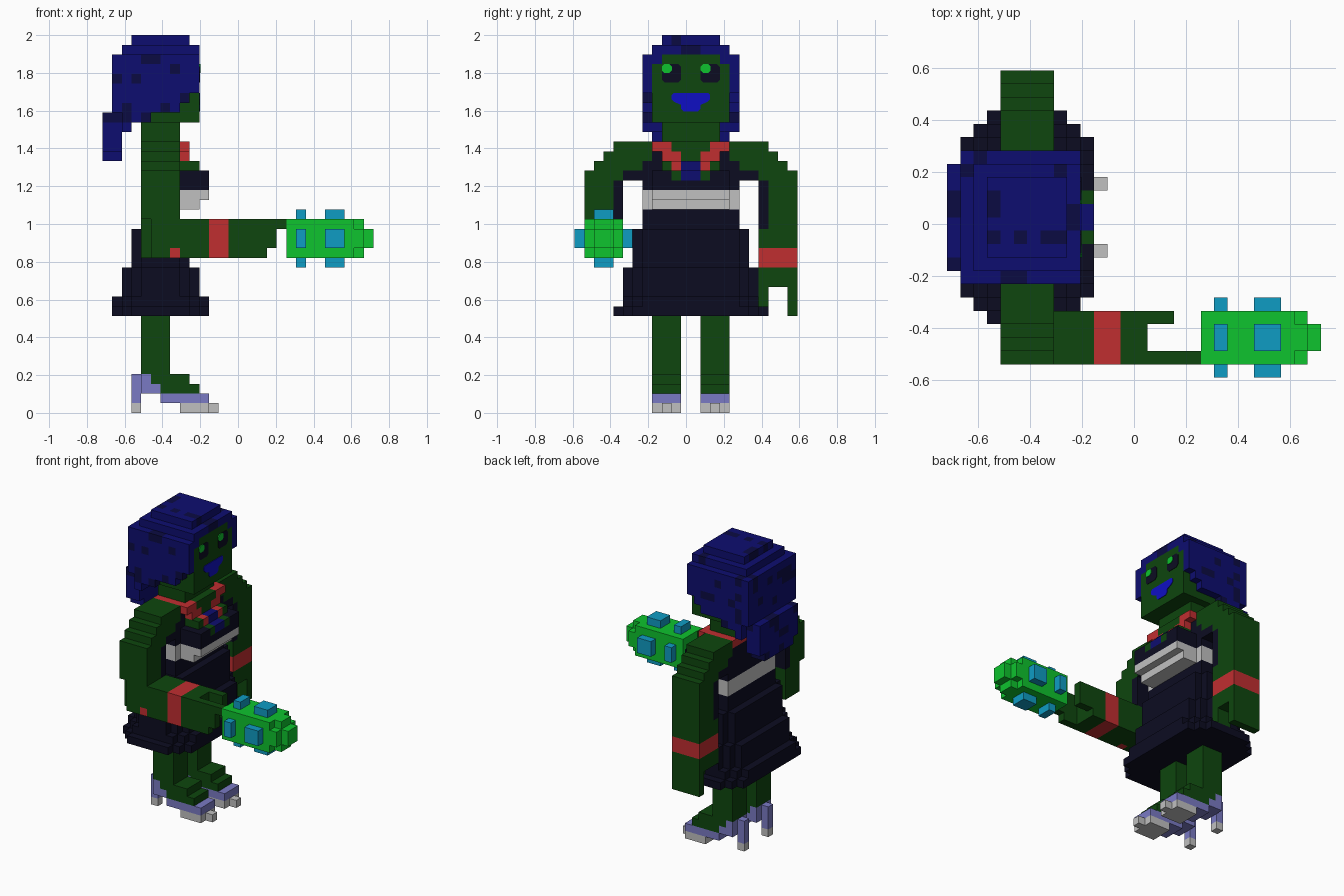
import bpy, bmesh, random

if "Cube" in bpy.data.objects:
    bpy.data.objects.remove(bpy.data.objects["Cube"], do_unlink=True)
random.seed(4)
U = 2 / 39  # block size


def linear(c):
    c /= 255
    return c / 12.92 if c <= 0.04045 else ((c + 0.055) / 1.055) ** 2.4


COLOURS = {
    "skin green": (14, 70, 14), "dress navy": (12, 12, 33), "hair blue": (13, 13, 112),
    "hair dark spot": (11, 11, 66), "bright green": (14, 195, 46), "cyan": (15, 156, 196),
    "red": (192, 46, 48), "pale grey": (192, 192, 192), "lilac": (122, 122, 196),
    "lip blue": (15, 15, 196)}
MATS = {}
for label, rgb in COLOURS.items():
    m = bpy.data.materials.new(label)
    m.use_nodes = True
    col = tuple(linear(c) for c in rgb) + (1,)
    m.diffuse_color = col
    m.node_tree.nodes["Principled BSDF"].inputs["Base Color"].default_value = col
    MATS[label] = m

SKIN, NAVY, HAIR, SPOT = "skin green", "dress navy", "hair blue", "hair dark spot"
LIME, CYAN, RED, GREY, LILAC, LIP = list(COLOURS)[4:]
parts = {}   # part name -> {cell: colour}
taken = set()


def part(name, boxes, mirror=False):
    """Fill blocks from (colour, x0, x1, y0, y1, z0, z1[, corner cut]); later boxes repaint."""
    cells = {}
    for colour, x0, x1, y0, y1, z0, z1, *cut in boxes:
        cut = cut[0] if cut else 0
        if mirror:
            y0, y1 = 24 - y1, 24 - y0
        for x in range(x0, x1):
            for y in range(y0, y1):
                if min(x - x0, x1 - 1 - x) + min(y - y0, y1 - 1 - y) < cut:
                    continue
                for z in range(z0, z1):
                    cells[x, y, z] = colour
    cells = {c: v for c, v in cells.items() if c not in taken}
    taken.update(cells)
    parts[name] = cells


# Face, neck
part("face", [(SKIN, -9, -4, 8, 16, 30, 33), (SKIN, -5, -4, 8, 16, 33, 36),
              (SKIN, -5, -4, 9, 15, 36, 37)])
part("neck", [(SKIN, -10, -6, 9, 15, 28, 30)])

# Hair: stepped dome, side locks and the bun behind
part("hair", [(HAIR, -11, -5, 9, 15, 38, 39), (HAIR, -12, -4, 8, 16, 37, 38),
              (HAIR, -13, -4, 7, 17, 33, 37), (HAIR, -13, -5, 7, 17, 32, 33),
              (HAIR, -13, -6, 7, 17, 31, 32), (HAIR, -12, -9, 7, 17, 30, 31),
              (HAIR, -12, -11, 7, 17, 29, 30)])
part("hair_bun", [(HAIR, -14, -12, 8, 16, 27, 31), (HAIR, -14, -12, 9, 15, 26, 27)])
for name in ("hair", "hair_bun"):
    for c in parts[name]:
        if random.random() < 0.16:
            parts[name][c] = SPOT

# Neckline: chest skin, collar, pendant
part("collar", [
    (RED, -10, -6, 8, 16, 27, 28), (SKIN, -9, -6, 10, 14, 27, 28),
    (SKIN, -6, -5, 10, 14, 26, 28),
    (RED, -6, -5, 8, 10, 27, 28), (RED, -6, -5, 14, 16, 27, 28),
    (RED, -6, -5, 9, 11, 26, 27), (RED, -6, -5, 13, 15, 26, 27),
    (SKIN, -6, -4, 9, 15, 25, 26),
    (RED, -5, -4, 10, 11, 25, 26), (RED, -5, -4, 13, 14, 25, 26),
    (HAIR, -5, -4, 11, 13, 25, 26), (SKIN, -4, -3, 10, 14, 24, 25),
    (HAIR, -4, -3, 11, 13, 24, 25)])

# Belt wraps the chest below the bust
part("belt", [(GREY, -10, -6, 7, 17, 21, 23), (GREY, -6, -3, 8, 16, 22, 23),
              (GREY, -6, -4, 8, 16, 21, 22)])
part("dress", [
    (NAVY, -10, -6, 8, 16, 24, 27), (NAVY, -10, -6, 7, 17, 19, 25),
    (NAVY, -6, -3, 8, 16, 23, 25),
    (NAVY, -11, -5, 6, 18, 15, 19, 1), (NAVY, -12, -4, 5, 19, 12, 15, 2),
    (NAVY, -13, -3, 5, 19, 11, 12, 2), (NAVY, -13, -3, 4, 20, 10, 11, 2)])

# Arms share one shoulder and upper arm, with a dark sleeve lining
upper = [(NAVY, -10, -6, 16, 18, 25, 26), (NAVY, -10, -6, 17, 20, 24, 25),
         (NAVY, -10, -6, 19, 20, 20, 24),
         (SKIN, -10, -6, 16, 20, 27, 28), (SKIN, -10, -6, 16, 21, 26, 27),
         (SKIN, -10, -6, 17, 22, 25, 26), (SKIN, -10, -6, 19, 23, 24, 25),
         (SKIN, -10, -6, 20, 23, 20, 24)]
part("lowered_arm", upper + [
    (NAVY, -10, -6, 19, 20, 19, 20), (SKIN, -10, -6, 20, 23, 19, 20),
    (SKIN, -10, -6, 19, 23, 17, 19), (RED, -10, -6, 19, 23, 15, 17),
    (SKIN, -10, -6, 19, 23, 13, 15),
    (SKIN, -8, -6, 19, 20, 11, 13), (SKIN, -10, -6, 22, 23, 10, 13)])
part("raised_arm", upper + [
    (SKIN, -10, -9, 19, 22, 16, 20), (SKIN, -9, 1, 19, 23, 16, 20),
    (RED, -7, -6, 22, 23, 16, 17), (RED, -3, -1, 19, 23, 16, 20),
    (SKIN, 1, 3, 19, 20, 17, 20),
    (SKIN, 1, 3, 22, 23, 16, 17), (SKIN, 1, 4, 22, 23, 17, 19),
    (SKIN, 1, 5, 22, 23, 19, 20)], mirror=True)

# Handheld gadget with studs on its four sides
part("gadget", [(LIME, 5, 12, 1, 5, 16, 20), (LIME, 12, 13, 2, 4, 16, 20),
                (LIME, 12, 13, 1, 5, 17, 19), (LIME, 13, 14, 2, 4, 17, 19)])
studs = []
for a, b in ((6, 7), (9, 11)):
    studs += [(CYAN, a, b, 2, 4, 20, 21), (CYAN, a, b, 2, 4, 15, 16),
              (CYAN, a, b, 0, 1, 17, 19), (CYAN, a, b, 5, 6, 17, 19)]
part("gadget_studs", studs)

# Legs and heeled shoes
for side, flip in (("right", False), ("left", True)):
    part(side + "_shoe", [
        (LILAC, -11, -10, 9, 10, 1, 4), (GREY, -11, -10, 9, 10, 0, 1),
        (LILAC, -10, -9, 8, 11, 2, 4), (LILAC, -9, -8, 8, 11, 2, 3),
        (LILAC, -8, -4, 8, 11, 1, 2), (LILAC, -4, -3, 8, 11, 1, 2),
        (GREY, -6, -3, 8, 11, 0, 1), (GREY, -3, -2, 9, 10, 0, 1)], flip)
    part(side + "_leg", [(SKIN, -10, -7, 8, 11, 3, 10), (SKIN, -7, -5, 8, 11, 3, 4),
                         (SKIN, -8, -4, 8, 11, 2, 3)], flip)


def finish(name, bm, labels):
    me = bpy.data.meshes.new(name)
    bm.to_mesh(me)
    bm.free()
    for label in labels:
        me.materials.append(MATS[label])
    ob = bpy.data.objects.new(name, me)
    bpy.context.collection.objects.link(ob)


def place(x, y, z):
    return (x * U, (y - 11.5) * U, z * U)


# Turn each part's blocks into a mesh of its exposed sides
for name, cells in parts.items():
    labels = sorted(set(cells.values()))
    bm, verts = bmesh.new(), {}
    for c, colour in cells.items():
        for axis in range(3):
            for step in (0, 1):
                n = list(c)
                n[axis] += 2 * step - 1
                if tuple(n) in taken:
                    continue
                ring = []
                for s, t in ((0, 0), (1, 0), (1, 1), (0, 1)):
                    p = list(c)
                    p[axis] += step
                    p[(axis + 1) % 3] += s
                    p[(axis + 2) % 3] += t
                    p = tuple(p)
                    if p not in verts:
                        verts[p] = bm.verts.new(place(*p))
                    ring.append(verts[p])
                f = bm.faces.new(ring if step else ring[::-1])
                f.material_index = labels.index(colour)
    finish(name, bm, labels)


def plate(name, colour, outline, depth):
    """Thin painted plate on the face, outline in (y, z) blocks."""
    bm = bmesh.new()
    f = bm.faces.new([bm.verts.new(place(-4, y, z)) for y, z in outline])
    top = bmesh.ops.extrude_face_region(bm, geom=[f])["geom"]
    bmesh.ops.translate(bm, vec=(depth, 0, 0),
                        verts=[v for v in top if isinstance(v, bmesh.types.BMVert)])
    bmesh.ops.recalc_face_normals(bm, faces=bm.faces)
    finish(name, bm, [colour])


def chamfered(y0, y1, z0, z1, c):
    return [(y0 + c, z0), (y1 - c, z0), (y1, z0 + c), (y1, z1 - c),
            (y1 - c, z1), (y0 + c, z1), (y0, z1 - c), (y0, z0 + c)]


# Eyes and lips
for side, y in (("right", 9), ("left", 13)):
    plate(side + "_eye", NAVY, chamfered(y, y + 2, 34.1, 36, 0.3), 0.003)
    plate(side + "_pupil", LIME, chamfered(y, y + 1.05, 35.1, 36, 0.25), 0.006)
plate("lips", LIP, [(11.3, 31.1), (12.7, 31.1), (13, 31.4), (13, 31.8), (13.7, 32.1),
                    (14, 32.4), (14, 32.8), (13.8, 33), (10.2, 33), (10, 32.8),
                    (10, 32.4), (10.3, 32.1), (11, 31.8), (11, 31.4)], 0.004)
